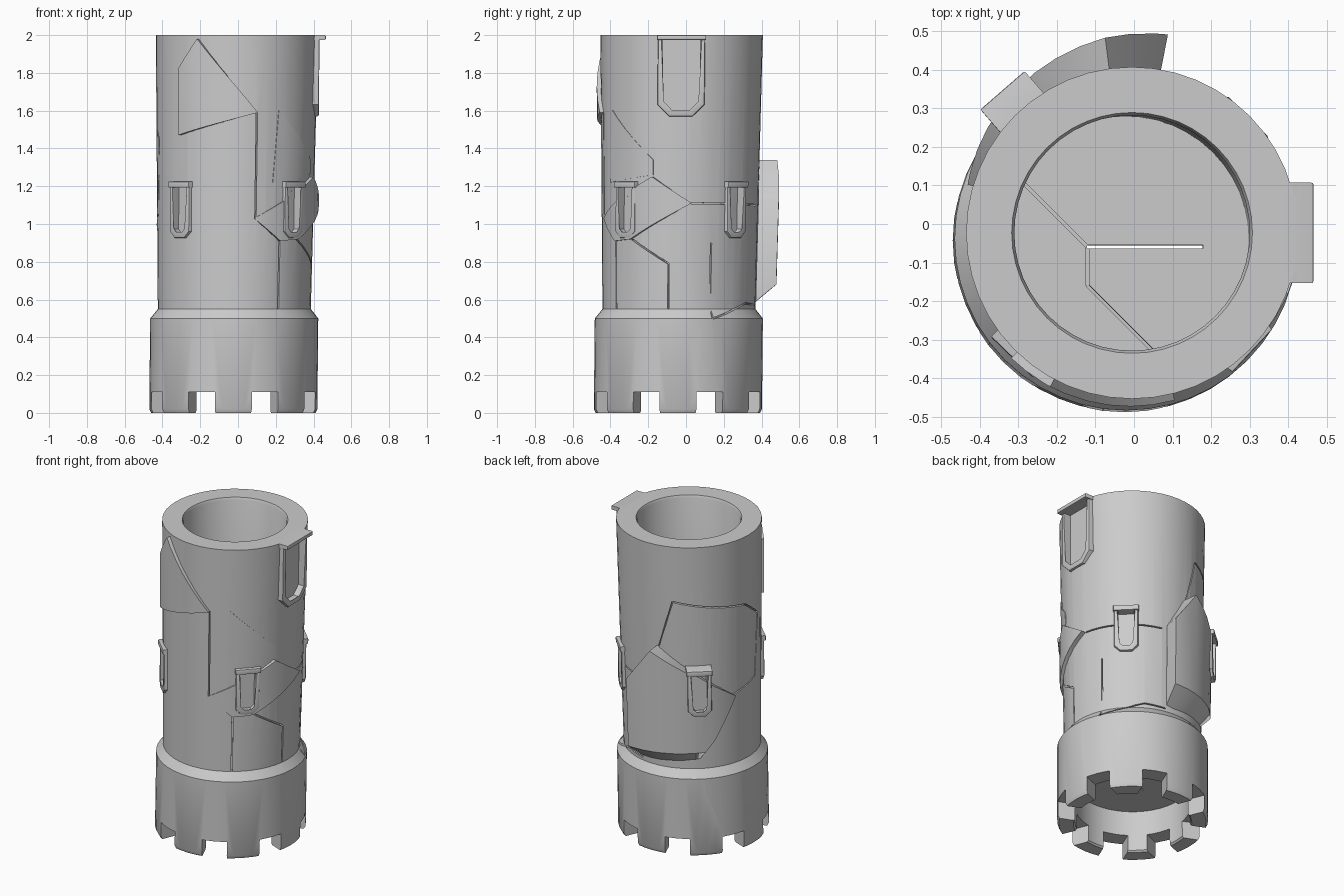
import bpy, bmesh, math
from mathutils import Matrix, Vector

if "Cube" in bpy.data.objects:
    bpy.data.objects.remove(bpy.data.objects["Cube"])

stone = bpy.data.materials.new("grey_stone")
stone.use_nodes = True
stone.diffuse_color = (0.6, 0.6, 0.6, 1)
stone.node_tree.nodes["Principled BSDF"].inputs["Base Color"].default_value = (0.6, 0.6, 0.6, 1)

parts, cutters = [], []
WALL_CENTRE = Matrix(((1, 0, 0.01, -0.025), (0, 1, 0.01, -0.043), (0, 0, 1, 0), (0, 0, 0, 1)))


def finish(bm, name, group):
    bmesh.ops.recalc_face_normals(bm, faces=bm.faces)
    mesh = bpy.data.meshes.new(name)
    bm.to_mesh(mesh)
    bm.free()
    obj = bpy.data.objects.new(name, mesh)
    bpy.context.collection.objects.link(obj)
    mesh.materials.append(stone)
    group.append(obj)
    return obj


def wall_radius(z):
    if z < 0.5:
        return 0.445
    if z < 0.55:
        return 0.445 - (z - 0.5) * 0.8
    return 0.405 + (z - 0.55) * 0.017


def extrude_layer(bm):
    """Extrude flat faces in the x-z plane to y = 1."""
    out = bmesh.ops.extrude_face_region(bm, geom=bm.faces[:])
    for v in out["geom"]:
        if isinstance(v, bmesh.types.BMVert):
            v.co.y = 1


def wrapped(name, outline, group, raise_a, raise_b, depth, outer_low=0, step=7.5):
    """Slab bent round the wall; outline holds (degrees, height)."""
    bm = bmesh.new()
    bm.faces.new([bm.verts.new((a, 0, z)) for a, z in outline])
    low, high = min(p[0] for p in outline), max(p[0] for p in outline)
    a = math.ceil(low / step + 0.1) * step
    while a < high - 0.5:
        bmesh.ops.bisect_plane(bm, geom=bm.verts[:] + bm.edges[:] + bm.faces[:],
                               plane_co=(a, 0, 0), plane_no=(1, 0, 0))
        a += step
    extrude_layer(bm)
    for v in bm.verts:
        t = (v.co.x - low) / (high - low)
        r = wall_radius(v.co.z) + raise_a + (raise_b - raise_a) * t - depth * (1 - v.co.y)
        ang = math.radians(v.co.x)
        z = max(v.co.z, outer_low * v.co.y)
        v.co = (r * math.cos(ang), r * math.sin(ang), z)
    return finish(bm, name, group)


def radial(name, polygons, angle, inner, outer, group, bevel=0):
    """Flat polygons of (sideways, height) extruded outward at an angle."""
    bm = bmesh.new()
    for poly in polygons:
        bm.faces.new([bm.verts.new((t, 0, z)) for t, z in poly])
    bmesh.ops.remove_doubles(bm, verts=bm.verts[:], dist=0.0005)
    extrude_layer(bm)
    for v in bm.verts:
        v.co = (inner + (outer - inner) * v.co.y, v.co.x, v.co.z)
    if bevel:
        sharp = [e for e in bm.edges if all(v.co.x > outer - 0.001 for v in e.verts)
                 and e.calc_face_angle(0) > 1]
        bmesh.ops.bevel(bm, geom=sharp, offset=bevel, segments=2, affect='EDGES', profile=0.5)
    bmesh.ops.rotate(bm, verts=bm.verts, matrix=Matrix.Rotation(math.radians(angle), 3, 'Z'))
    return finish(bm, name, group)


def u_outline(w, low, top, c):
    return [(-w, top), (-w, low + c), (c - w, low), (w - c, low), (w, low + c), (w, top)]


def opening(name, angle, w, low, top, rim, reach, lip_reach, lip_h):
    """U-shaped frame with a lip across its top and a recess inside."""
    outer = u_outline(w, low, top, w * 0.5)
    inner = u_outline(w - rim, low + rim, top, (w - rim) * 0.5)
    ring = [[outer[i], outer[i + 1], inner[i + 1], inner[i]] for i in range(5)]
    radial(name + "_frame", ring, angle, 0.36, reach, parts, 0.008)
    e = w + rim * 0.2
    lip = [(-e, top - lip_h), (e, top - lip_h), (e, top), (-e, top)]
    radial(name + "_lip", [lip], angle, 0.36, lip_reach, parts, 0.005)
    radial(name + "_recess", [inner], angle, reach - 0.045, 0.6, cutters)


def crack(points, width=0.008):
    """Thin groove following a path of (degrees, height) on the wall."""
    k = math.degrees(1 / 0.42)
    for (a0, z0), (a1, z1) in zip(points, points[1:]):
        d = Vector(((a1 - a0) / k, z1 - z0)).normalized() * width / 2
        nx, nz = -d.y * k, d.x
        wrapped("crack_cutter", [(a0 + nx, z0 + nz), (a1 + nx, z1 + nz),
                                 (a1 - nx, z1 - nz), (a0 - nx, z0 - nz)], cutters, 0.05, 0.05, 0.08)


def floor_crack(p, q, low):
    p, q = Vector(p), Vector(q)
    d = q - p
    bm = bmesh.new()
    bmesh.ops.create_cube(bm, size=1)
    bmesh.ops.scale(bm, verts=bm.verts, vec=(d.length, 0.008, 0.45 - low))
    bmesh.ops.rotate(bm, verts=bm.verts, matrix=Matrix.Rotation(math.atan2(d.y, d.x), 3, 'Z'))
    mid = (p + q) / 2
    bmesh.ops.translate(bm, verts=bm.verts, vec=(mid.x, mid.y, (0.45 + low) / 2))
    finish(bm, "floor_crack_cutter", cutters)


# Hollow tower wall with floor and wider parapet at the foot
profile = [(0, 0.27), (0.34, 0.27), (0.34, 0.01), (0.35, 0), (0.435, 0), (0.445, 0.02), (0.445, 0.5),
           (0.405, 0.55), (0.43, 2), (0.312, 2), (0.305, 1.985), (0.318, 0.4), (0, 0.4)]
bm = bmesh.new()
ring = [bm.verts.new((r, 0, z)) for r, z in profile]
edges = [bm.edges.new(pair) for pair in zip(ring, ring[1:])]
bmesh.ops.spin(bm, geom=ring + edges, cent=(0, 0, 0), axis=(0, 0, 1),
               angle=math.tau, steps=48, use_duplicate=False)
bmesh.ops.remove_doubles(bm, verts=bm.verts[:], dist=0.0005)
wall = finish(bm, "tower_wall", parts)

# Gaps between the eight parapet blocks
for i in range(8):
    radial("gap_cutter", [[(-0.075, -0.1), (0.075, -0.1), (0.075, 0.11), (-0.075, 0.11)]],
           22.5 + 45 * i, 0.25, 0.6, cutters)

# Doorway and four arrow slits, one of them on the loosened back slab
opening("doorway", 0, 0.125, 1.57, 2.0, 0.025, 0.437, 0.47, 0.025)
for i, (angle, reach) in enumerate(((-43, 0.427), (45, 0.427), (131, 0.49), (-134, 0.427))):
    opening("arrow_slit_%d" % (i + 1), angle, 0.071, 0.925, 1.225, 0.024, reach, reach + 0.01, 0.033)

# Loosened stone slabs standing proud of the wall
wrapped("front_slab", [(-134, 1.47), (-75, 1.59), (-118, 1.98), (-134, 1.82)], parts, 0.022, 0.022, 0.07)
wrapped("corner_slab", [(-76, 1.03), (-55, 0.91), (-38, 0.92), (8, 1.11), (-20, 1.25)],
        parts, 0.003, 0.03, 0.06)
wrapped("upper_corner_slab", [(-62, 1.22), (-20, 1.26), (-20, 1.34), (-58, 1.6)], parts, 0.003, 0.003, 0.06)
wrapped("back_slab", [(79, 0.59), (128, 0.56), (162, 1.0), (97, 1.34), (79, 1.12)],
        parts, 0.118, 0.025, 0.11, 0.68)

# Cracks in the wall, parapet and floor
crack([(-75, 1.59), (-75, 1.03), (-55, 0.91), (-55, 0.55)])
crack([(-38, 0.92), (-8, 0.79), (-8, 0.55)])
crack([(8, 1.11), (75, 1.1)])
crack([(30, 0.1), (8, 0.4), (24, 0.5), (24, 0.9)])
crack([(24, 0.5), (60, 0.58), (79, 0.57)])
crack([(97, 1.3), (111, 1.64), (175, 1.56), (195, 1.45), (190, 1.05), (162, 1.0)])
crack([(128, 0.56), (149, 0.1)])
floor_crack((-0.1, -0.02), (0.2, -0.02), 0.2)
floor_crack((-0.1, -0.02), (-0.27, 0.15), 0.38)
floor_crack((-0.1, -0.02), (-0.1, -0.12), 0.38)
floor_crack((-0.1, -0.12), (0.07, -0.29), 0.38)

# Carve the wall, and open the recesses through slabs in front of them
def carve(target, tools):
    bpy.context.view_layer.objects.active = target
    for tool in tools:
        mod = target.modifiers.new("carve", 'BOOLEAN')
        mod.operation, mod.solver, mod.object = 'DIFFERENCE', 'EXACT', tool
        bpy.ops.object.modifier_apply(modifier=mod.name)


carve(wall, cutters)
recesses = [c for c in cutters if "recess" in c.name]
for slab in [p for p in parts if "slab" in p.name]:
    carve(slab, recesses)
for tool in cutters:
    bpy.data.objects.remove(tool)

# Lean everything slightly and smooth the curved faces
for obj in parts:
    obj.data.transform(WALL_CENTRE)
    bpy.ops.object.select_all(action='DESELECT')
    obj.select_set(True)
    bpy.context.view_layer.objects.active = obj
    bpy.ops.object.shade_smooth_by_angle(angle=math.radians(35))
